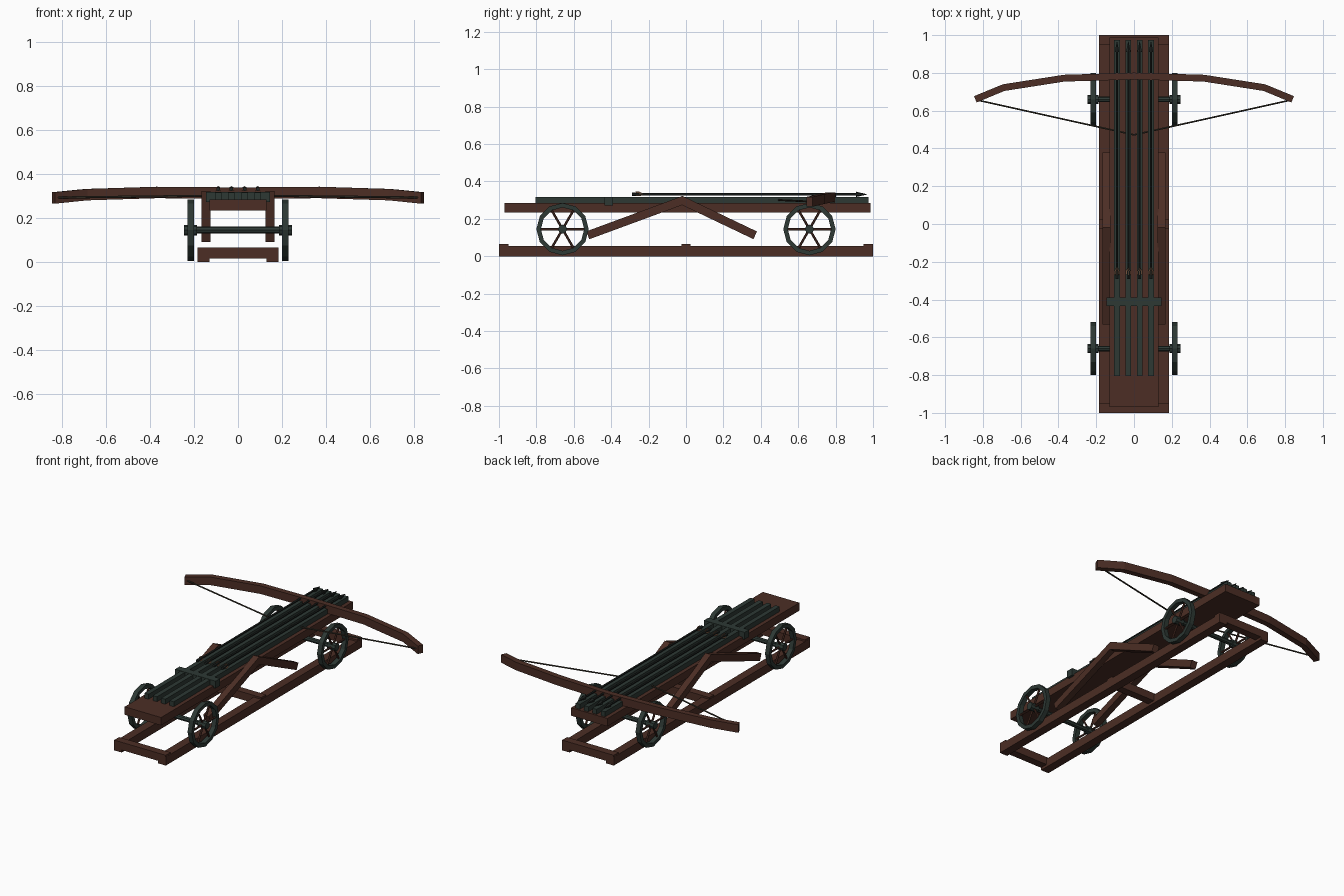
import bpy, bmesh, math
from mathutils import Vector, Matrix

if "Cube" in bpy.data.objects:
    bpy.data.objects.remove(bpy.data.objects["Cube"])


def mat(name, c):
    m = bpy.data.materials.new(name)
    m.diffuse_color = (*c, 1)
    m.use_nodes = True
    m.node_tree.nodes["Principled BSDF"].inputs["Base Color"].default_value = m.diffuse_color
    return m


WOOD = mat("dark brown wood", (0.072, 0.027, 0.018))
IRON = mat("dark green iron", (0.026, 0.040, 0.034))
STEEL = mat("blackened steel", (0.014, 0.018, 0.016))
CORD = mat("grey brown cord", (0.045, 0.038, 0.026))
TAN = mat("tan feather", (0.20, 0.10, 0.055))


def finish(name, bm, m):
    bmesh.ops.recalc_face_normals(bm, faces=bm.faces)
    me = bpy.data.meshes.new(name)
    bm.to_mesh(me)
    bm.free()
    me.materials.append(m)
    ob = bpy.data.objects.new(name, me)
    bpy.context.collection.objects.link(ob)
    return ob


def box(name, x0, x1, y0, y1, z0, z1, m):
    bm = bmesh.new()
    M = Matrix.Translation(((x0 + x1) / 2, (y0 + y1) / 2, (z0 + z1) / 2)) @ \
        Matrix.Diagonal((x1 - x0, y1 - y0, z1 - z0, 1))
    bmesh.ops.create_cube(bm, size=1, matrix=M)
    return finish(name, bm, m)


def rod(name, a, b, r1, m, r2=None, n=8):
    a, b = Vector(a), Vector(b)
    bm = bmesh.new()
    M = Matrix.Translation((a + b) / 2) @ (b - a).to_track_quat('Z', 'Y').to_matrix().to_4x4()
    bmesh.ops.create_cone(bm, cap_ends=True, segments=n, radius1=r1,
                          radius2=r1 if r2 is None else r2, depth=(b - a).length, matrix=M)
    return finish(name, bm, m)


def sweep(name, sections, m, closed=False):
    """Skin a list of equal-sized point loops."""
    bm = bmesh.new()
    loops = [[bm.verts.new(p) for p in s] for s in sections]
    n = len(loops[0])
    pairs = list(zip(loops, loops[1:])) + ([(loops[-1], loops[0])] if closed else [])
    for A, B in pairs:
        for i in range(n):
            bm.faces.new((A[i], A[(i + 1) % n], B[(i + 1) % n], B[i]))
    if not closed:
        bm.faces.new(loops[0])
        bm.faces.new(loops[-1])
    return finish(name, bm, m)


# ground frame
for s, n in ((-1, "left"), (1, "right")):
    box(n + "_frame_rail", *sorted((s * 0.13, s * 0.185)), -1, 1, 0, 0.055, WOOD)
for y, n in ((-0.975, "front"), (0, "middle"), (0.975, "back")):
    box(n + "_frame_crossbar", -0.184, 0.184, y - 0.025, y + 0.025, 0.016, 0.066, WOOD)

# stock deck with its iron channels and clamp
box("stock_deck", -0.13, 0.13, -0.97, 0.987, 0.233, 0.284, WOOD)
box("channel_clamp", -0.145, 0.145, -0.435, -0.39, 0.272, 0.318, IRON)

# slanted braces, both sides, meeting near the middle
for s, n in ((-1, "left"), (1, "right")):
    for (y, z), e in (((-0.525, 0.112), "front"), ((0.37, 0.112), "back")):
        p, q = Vector((0, -0.02, 0.298)), Vector((0, y, z))
        d = (q - p).normalized()
        side = Vector((0, -d.z, d.y)) * 0.0225
        loop = lambda c: [c + side * k + Vector((x * s, 0, 0))
                          for k, x in ((-1, 0.125), (1, 0.125), (1, 0.166), (-1, 0.166))]
        sweep(f"{n}_{e}_brace", [loop(p - d * 0.01), loop(q)], WOOD)

# wheels and axles
R, ZC = 0.14, 0.145
for y, e in ((-0.66, "front"), (0.66, "back")):
    rod(e + "_axle", (-0.22, y, ZC), (0.22, y, ZC), 0.015, IRON)
    for s, n in ((-1, "left"), (1, "right")):
        def at(x, r, a):
            return Vector((s * x, y + r * math.cos(a), ZC + r * math.sin(a)))
        secs = []
        for i in range(12):
            a = 2 * math.pi * i / 12
            secs.append([at(0.2, R, a), at(0.23, R, a), at(0.23, 0.116, a), at(0.2, 0.116, a)])
        sweep(f"{n}_{e}_wheel_rim", secs, IRON, closed=True)
        rod(f"{n}_{e}_hub", (s * 0.187, y, ZC), (s * 0.245, y, ZC), 0.024, IRON)
        for i in range(6):
            a = math.pi * i / 3
            rod(f"{n}_{e}_spoke_{i}", at(0.215, 0.015, a), at(0.215, 0.122, a), 0.0065, WOOD, n=6)

# four channels, each carrying a bolt
for i, x in enumerate((-0.09, -0.03, 0.03, 0.09)):
    box(f"channel_{i}", x - 0.015, x + 0.015, -0.805, 0.975, 0.28, 0.316, IRON)
    z = 0.331
    rod(f"bolt_shaft_{i}", (x, -0.25, z), (x, 0.93, z), 0.0065, STEEL, n=6)
    rod(f"bolt_nock_{i}", (x, -0.29, z), (x, -0.25, z), 0.009, STEEL, n=6)
    rod(f"bolt_head_{i}", (x, 0.91, z), (x, 0.967, z), 0.014, STEEL, r2=0.001, n=6)
    for a in (-0.6, math.pi + 0.6, math.pi / 2):
        u = Vector((math.cos(a), 0, math.sin(a)))
        t = Vector((-u.z, 0, u.x)) * 0.0015
        c = Vector((x, 0, z))
        f = lambda k: [c + t * k + u * r + Vector((0, yy, 0))
                       for r, yy in ((0.003, -0.225), (0.015, -0.25), (0.015, -0.27), (0.003, -0.265))]
        sweep(f"bolt_feather_{i}", [f(-1), f(1)], TAN)

# bow: rectangular section swept along a segmented arc
half = [(0.84, 0.66, 0.291), (0.69, 0.722, 0.306), (0.37, 0.772, 0.316)]
path = [Vector((-x, y, z)) for x, y, z in half] + [Vector((0, 0.783, 0.313))] + \
       [Vector(p) for p in reversed(half)]
secs = []
for i, p in enumerate(path):
    t = path[min(i + 1, 6)] - path[max(i - 1, 0)]
    nrm = Vector((-t.y, t.x, 0)).normalized() * 0.018
    up = Vector((0, 0, 0.026))
    secs.append([p + nrm + up, p - nrm + up, p - nrm - up, p + nrm - up])
sweep("bow_arm", secs, WOOD)

# string, drawn back under the bolts
for s, n in ((-1, "left"), (1, "right")):
    rod(n + "_bowstring", (s * 0.825, 0.655, 0.293), (0, 0.472, 0.302), 0.005, CORD, n=6)
